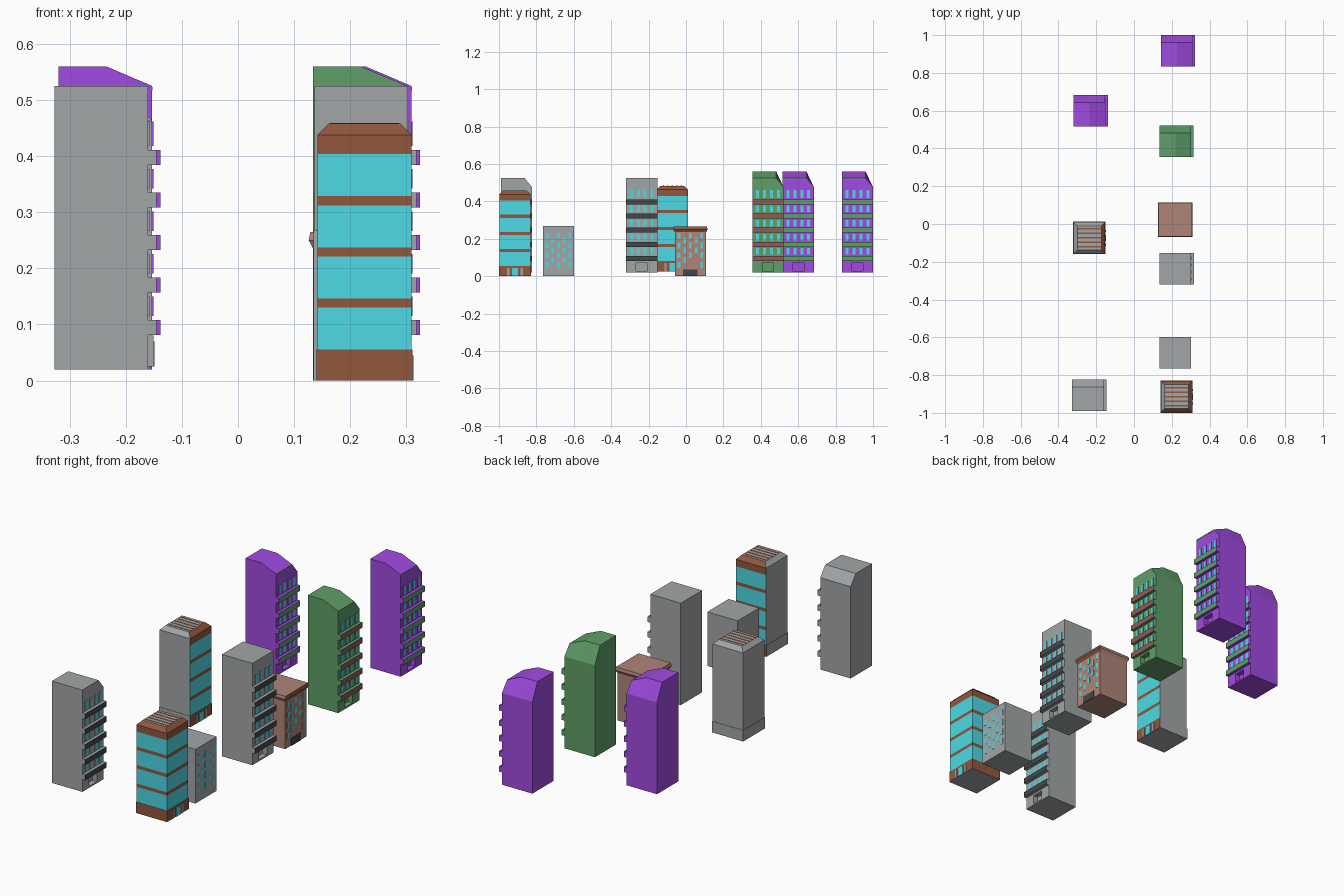
import bpy, bmesh
from mathutils import Vector

cube = bpy.data.objects.get("Cube")
if cube:
    bpy.data.objects.remove(cube, do_unlink=True)


def material(name, r, g, b):
    m = bpy.data.materials.new(name)
    m.use_nodes = True
    m.diffuse_color = (r, g, b, 1)
    m.node_tree.nodes["Principled BSDF"].inputs["Base Color"].default_value = (r, g, b, 1)
    return m


GRAY = material("concrete gray", .36, .38, .39)
DARK = material("charcoal", .06, .062, .065)
BROWN = material("brown", .29, .095, .046)
CYAN = material("window cyan", .075, .70, .78)
PURPLE = material("purple", .36, .07, .76)
GREEN = material("green", .115, .345, .14)
BRICK = material("pale brick", .43, .235, .19)
RED = material("dull red", .29, .10, .095)


def box_mesh(x, y, z):
    """Box between (low, high) pairs."""
    bm = bmesh.new()
    bmesh.ops.create_cube(bm, size=1)
    for v in bm.verts:
        v.co = Vector([(a + b) / 2 + c * (b - a) for c, (a, b) in zip(v.co, (x, y, z))])
    return bm


def split(bm, axis, *values):
    """Add an edge loop at each value along an axis."""
    no = Vector((0, 0, 0))
    no[axis] = 1
    for value in values:
        geom = bm.verts[:] + bm.edges[:] + bm.faces[:]
        bmesh.ops.bisect_plane(bm, geom=geom, plane_co=no * value, plane_no=no)


def finish(bm, name, mats, rule=None):
    bm.normal_update()
    if rule:
        for f in bm.faces:
            f.material_index = rule(f)
    me = bpy.data.meshes.new(name)
    bm.to_mesh(me)
    bm.free()
    for m in mats:
        me.materials.append(m)
    ob = bpy.data.objects.new(name, me)
    bpy.context.collection.objects.link(ob)


def box(name, x, y, z, *mats, rule=None):
    finish(box_mesh(x, y, z), name, mats, rule)


def faces_street(f):
    return int(f.normal.x > .9)


W = .167      # common footprint width


def balcony_block(name, x, y, wall, trim, roof):
    eave, top = .525, .56 if roof == "sloped" else .525
    x1, y1 = x + W, y + W
    yc = y + W / 2
    bm = box_mesh((x, x1), (y, y1), (.02, top))
    # recessed doorway
    split(bm, 1, yc - .03, yc + .03)
    split(bm, 2, .028, .071)
    bm.normal_update()
    for f in bm.faces[:]:
        c = f.calc_center_median()
        if f.normal.x > .9 and abs(c.y - yc) < .03 and .028 < c.z < .071:
            niche = bmesh.ops.extrude_discrete_faces(bm, faces=[f])["faces"][0]
            for v in niche.verts:
                v.co.x -= .025
    # roof slopes to the street and drops at the back edge
    if roof == "sloped":
        split(bm, 0, x + .085)
    if roof != "flat":
        split(bm, 1, y1 - .04)
    for v in bm.verts:
        if v.co.z > top - .001:
            if v.co.x > x1 - .001:
                v.co.z = eave
            if roof != "flat" and v.co.y > y1 - .001:
                v.co.z = .475
    finish(bm, name + "_body", [wall])
    if wall == PURPLE:
        box(name + "_eave_strip", (x1 - .002, x1 + .001), (y, y1 - .04), (.517, .523), trim)
    # five balconies with a window row above each
    for i in range(5):
        z = .081 + i * .0757
        box(f"{name}_balcony_{i}", (x1 - .002, x1 + .015), (y, y1), (z, z + .027),
            wall, trim, rule=faces_street)
        for j in range(4):
            yw = y + W * (j + .75) / 4.5
            box(f"{name}_window_{i}_{j}", (x1 - .002, x1 + .002), (yw - .008, yw + .008),
                (z + .034, z + (.078 if i == 4 else .069)), wall, CYAN, rule=faces_street)


def glass_tower(name, x, y, z0, clad):
    x1, y1 = x + W, y + W
    cx, cy = x + W / 2, y + W / 2
    panes = [(.055 + i * .0912, .13 + i * .0912) for i in range(4)]

    def rule(f):
        if not any(f.normal.dot(Vector(d)) > .6 for d in clad):
            return 0
        h = f.calc_center_median().z - z0
        return 2 if any(a < h < b for a, b in panes) else 1

    bm = box_mesh((x, x1), (y, y1), (z0 + .05, z0 + .458))
    split(bm, 2, *[z0 + h for p in panes for h in p], z0 + .438)
    # tapered parapet
    for v in bm.verts:
        if v.co.z > z0 + .45:
            v.co.x -= .02 if v.co.x > cx else -.02
            v.co.y -= .02 if v.co.y > cy else -.02
    finish(bm, name + "_body", [GRAY, BROWN, CYAN], rule)
    # slightly wider plinth
    e = .002
    box(name + "_base", (x - e, x1 + e), (y - e, y1 + e), (z0, z0 + .055),
        GRAY, BROWN, rule=rule)
    # roof stripes
    for i in range(5):
        ys = y + .036 + i * .0238
        box(f"{name}_roof_stripe_{i}", (x + .022, x1 - .022), (ys - .004, ys + .004),
            (z0 + .456, z0 + .459), BROWN)
    # street door with side posts
    front = (x1, x1 + .004)
    box(name + "_door", front, (cy - .016, cy + .016), (z0, z0 + .045), CYAN)
    for s in (-1, 1):
        yc = cy + s * .036
        box(f"{name}_door_post_{s}", front, (yc - .006, yc + .006), (z0, z0 + .045), GRAY)


def low_block(name, x, y, height, wall):
    x1 = x + W
    box(name + "_body", (x, x1), (y, y + W), (0, height), wall)
    # staggered windows
    for j in range(5):
        yc = y + W * (j + .75) / 5.5
        for i in range(4 - j % 2):
            z = .045 + i * .052 + (j % 2) * .026
            if wall == BRICK and i == 0 and j in (2, 3):
                continue
            box(f"{name}_window_{j}_{i}", (x1 - .002, x1 + .001), (yc - .007, yc + .007),
                (z, z + .03), wall, CYAN, rule=faces_street)


# balcony blocks
balcony_block("purple_block_back", .142, .833, PURPLE, GREEN, "sloped")
balcony_block("purple_block_right", -.32, .517, PURPLE, GREEN, "sloped")
balcony_block("green_block", .134, .355, GREEN, RED, "sloped")
balcony_block("gray_block_left", .136, -.32, GRAY, DARK, "flat")
balcony_block("gray_block_right", -.327, -.99, GRAY, DARK, "chamfered")

# glass towers
glass_tower("corner_tower", .142, -.998, 0, [(1, 0, 0), (0, 1, 0), (0, -1, 0)])
glass_tower("infill_tower", -.32, -.157, .025, [(1, 0, 0)])

# low blocks
low_block("gray_low_block", .135, -.765, .268, GRAY)
low_block("brick_block", .134, -.06, .25, BRICK)
box("brick_block_door", (.296, .304), (-.015, .061), (0, .037), DARK)

# flared cornice on the brick block
cornice = box_mesh((.126, .309), (-.068, .115), (.235, .265))
split(cornice, 2, .25)
for v in cornice.verts:
    inset = .008 if v.co.z < .24 else .003 if v.co.z > .26 else 0
    v.co.x += inset if v.co.x < .2 else -inset
    v.co.y += inset if v.co.y < .02 else -inset
finish(cornice, "brick_block_cornice", [BRICK, BROWN], lambda f: int(f.normal.x > .3))
